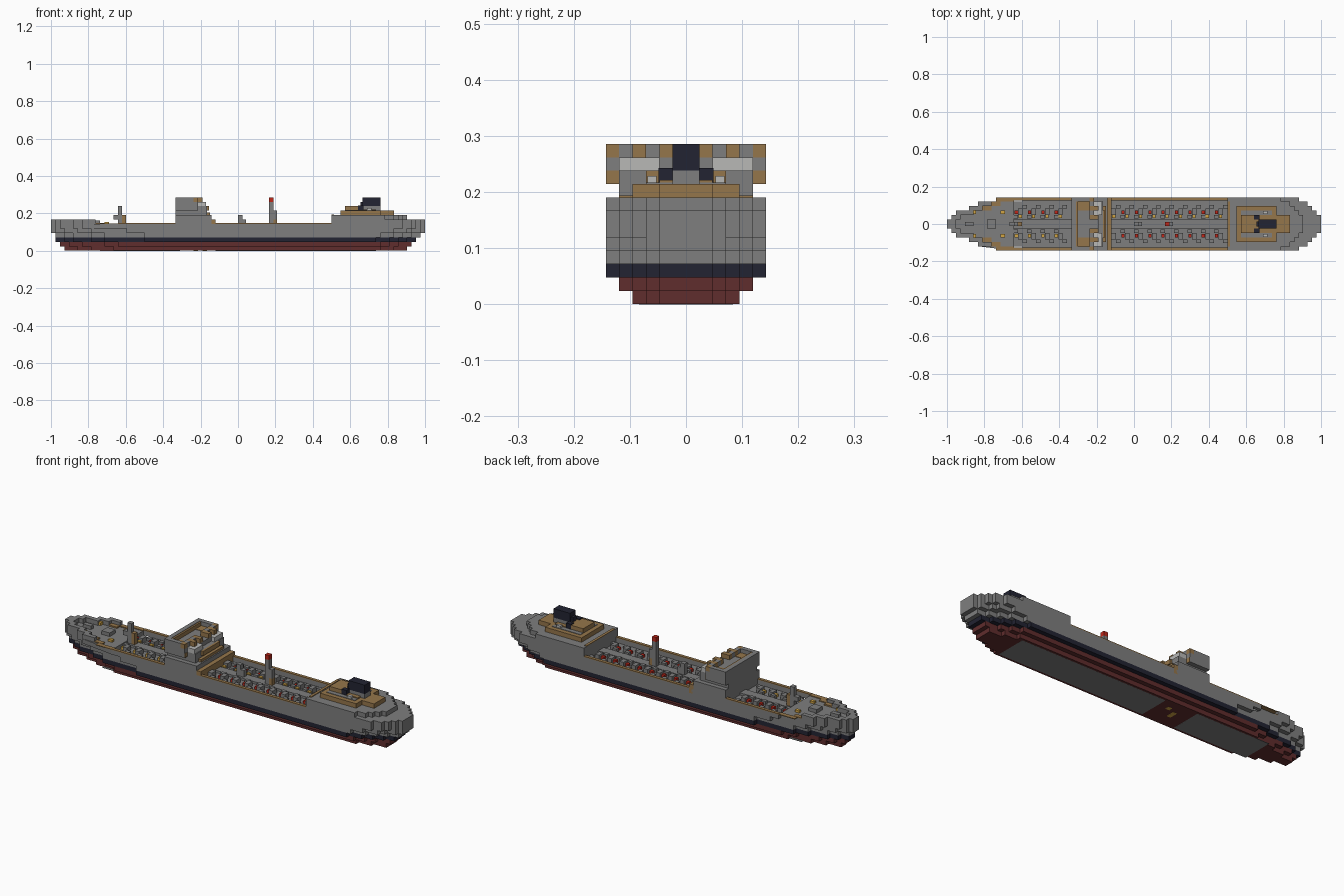
import bpy, bmesh

if bpy.data.objects.get("Cube"):
    bpy.data.objects.remove(bpy.data.objects["Cube"])

U = 2 / 84  # one building cell


def material(name, r, g, b):
    m = bpy.data.materials.new(name)
    m.use_nodes = True
    m.diffuse_color = (r, g, b, 1)
    m.node_tree.nodes["Principled BSDF"].inputs["Base Color"].default_value = (r, g, b, 1)
    return m


GREY = material("ship grey", .21, .21, .21)
TAN = material("deck tan", .30, .18, .07)
HULL_RED = material("hull red", .115, .026, .026)
NAVY = material("dark navy", .016, .017, .032)
PALE = material("pale grey", .48, .48, .47)
RED = material("signal red", .52, .02, .01)
YELLOW = material("yellow", .65, .38, .06)


def finish(bm, name, mat):
    bmesh.ops.recalc_face_normals(bm, faces=bm.faces)
    bmesh.ops.scale(bm, vec=(U, U, U), verts=bm.verts)
    mesh = bpy.data.meshes.new(name)
    bm.to_mesh(mesh)
    bm.free()
    mesh.materials.append(mat)
    bpy.context.collection.objects.link(bpy.data.objects.new(name, mesh))


def boxes(name, mat, *items, mirror=False):
    """Boxes as (x0, x1, y0, y1, z0, z1) in cells, optionally mirrored in y."""
    bm = bmesh.new()
    for x0, x1, y0, y1, z0, z1 in items:
        spans = [(y0, y1), (-y1, -y0)] if mirror else [(y0, y1)]
        for ya, yb in spans:
            vs = bmesh.ops.create_cube(bm, size=1)["verts"]
            bmesh.ops.scale(bm, vec=(x1 - x0, yb - ya, z1 - z0), verts=vs)
            bmesh.ops.translate(bm, vec=((x0 + x1) / 2, (ya + yb) / 2, (z0 + z1) / 2), verts=vs)
    finish(bm, name, mat)


# Stepped outline: where each half width begins at the bow and ends at the stern
BOW = [-42, -41, -40, -37, -35, -27]
STERN = [42, 41, 40, 39, 37, 33]


def prism(name, mat, z0, z1, width=6, bow=0, stern=0, taper=0, x0=-99, x1=99):
    """Solid slab with stepped ends, clipped to x0..x1."""
    a = [max(x0, round(BOW[i] + bow + taper * i)) for i in range(width)]
    b = [min(x1, round(STERN[i] - stern - taper * i)) for i in range(width)]
    half = []
    for i in range(width):
        half += [(a[i], i + 1)]
        if i + 1 < width:
            half += [(a[i + 1], i + 1)]
    for i in reversed(range(width)):
        half += [(b[i], i + 1)]
        if i:
            half += [(b[i - 1], i + 1)]
    loop = []
    for p in half + [(x, -y) for x, y in reversed(half)]:
        if p not in loop:
            loop.append(p)
    bm = bmesh.new()
    face = bm.faces.new([bm.verts.new((x, y, z0)) for x, y in loop])
    top = bmesh.ops.extrude_face_region(bm, geom=[face])["geom"]
    bmesh.ops.translate(bm, vec=(0, 0, z1 - z0),
                        verts=[v for v in top if isinstance(v, bmesh.types.BMVert)])
    finish(bm, name, mat)


# Hull layers
prism("keel_layer", HULL_RED, 0, 1, 4, 3, 4, 2)
prism("bilge_layer", HULL_RED, 1, 2, 5, 2, 3, 1.5)
prism("waterline_band", NAVY, 2, 3, 6, 1, 2, 1)
prism("lower_hull", GREY, 3, 4, 6, 1, 1, 1)
prism("upper_hull", GREY, 4, 5, 6, 0, 0, .4)
prism("bow_deck", GREY, 5, 6, x1=-27)
prism("stern_hull", GREY, 5, 7, x0=21)
prism("stern_deck", GREY, 7, 8, stern=4, x0=21)

# Grey bottom plates with a red break
boxes("bottom_plates", GREY, (-31, -13, -3.5, 3.5, -.01, .1), (-5, 31, -3.5, 3.5, -.01, .1))
boxes("bottom_fittings", YELLOW, (-10, -9, -1, 1, -.01, .1), (-8, -7, 1, 2, -.01, .1))

# Bow bulwark follows the stepped outline
bulwark = [(BOW[i], min(-32, BOW[i + 1] + 1), i, i + 1, 6, 7) for i in range(5)]
boxes("bow_bulwark", GREY, *bulwark, mirror=True)
boxes("bow_deck_trim", TAN, (-34, -32, 3, 4, 6, 6.3), (-32, -30, 4, 5, 6, 6.2),
      (-31, -27, 5, 6, 6, 6.15), mirror=True)
boxes("bow_bollards", YELLOW, (-36.5, -35.5, 2.2, 3, 6, 6.6), (-30, -29, 2.3, 3, 6, 6.5), mirror=True)
boxes("bow_winches", GREY, (-38, -36, -.5, .5, 6, 6.8), (-33, -31, -1, 1, 6, 6.8))

# Side walls of the cargo deck with tan rail
SPANS = [(-27, -14), (-6, 21)]
boxes("deck_walls", GREY, *[(a, b, 5.3, 6, 5, 6) for a, b in SPANS], mirror=True)
boxes("deck_rail", TAN, *[(a, b, 5.3, 6, 6, 6.2) for a, b in SPANS], mirror=True)

# Repeating cargo deck fittings
rows = list(range(-27, -15, 3)) + list(range(-6, 19, 3))
boxes("tank_hatches", GREY, *[(x + 1, x + 2, 2, 3.5, 5, 6) for x in rows],
      *[(x, x + 1, 1.2, 2, 5, 5.8) for x in rows],
      *[(x + 2, x + 3, 3.5, 4.3, 5, 5.6) for x in rows], mirror=True)
boxes("valves_left", RED, *[(x + .2, x + .9, 2.3, 3, 5, 5.6) for x in rows])
boxes("valves_right", RED, *[(x + .2, x + .9, -3, -2.3, 5, 5.6) for x in rows if x > -10])
boxes("valve_caps", YELLOW, *[(x + .2, x + .9, -3, -2.3, 5, 5.6) for x in rows if x < -10],
      *[(x + 1.1, x + 1.8, 1.4, 2, 5, 5.5) for x in rows])
boxes("centre_walkway", GREY, *[(a, b, -1, 1, 5, 5.5) for a, b in SPANS])

# Masts and posts
boxes("fore_mast", GREY, (-27, -26, -.5, .5, 5, 10), (-28, -27, -.5, .5, 7, 8))
boxes("fore_mast_base", TAN, (-26, -25.2, -.5, .5, 5, 8))
boxes("deck_post", GREY, (0, 1, -.5, .5, 5, 8), (1, 1.8, -.5, .5, 5, 7))
boxes("main_mast", GREY, (7, 8, -.5, .5, 5, 11), (8, 8.8, -.5, .5, 7, 9))
boxes("main_mast_base", TAN, (8, 8.8, -.5, .5, 5, 7))
boxes("mast_light", RED, (7, 8, -.5, .5, 11, 12))

# Bridge
boxes("bridge_base", GREY, (-14, -6, -6, 6, 5, 8), (-14, -7, -5, 5, 8, 9))
boxes("bridge_step", TAN, (-6, -5, -6, 6, 5, 7), (-7, -6.3, -4, 4, 8, 8.6))
boxes("bridge_tower", GREY, (-14, -9, -6, 6, 9, 11), (-14, -13, -6, 6, 11, 12))
boxes("bridge_aft_house", GREY, (-9, -7, -5, 5, 9, 10), (-9, -8, -2, 2, 10, 11))
boxes("bridge_aft_trim", TAN, (-7, -6.5, -3, 3, 9, 10))
boxes("bridge_lockers", PALE, (-9, -7.2, 2, 5, 10, 11), mirror=True)
boxes("bridge_wing_walls", GREY, (-13, -10, 5, 6, 11, 12), (-10, -9, 4, 5, 11, 12),
      (-10, -9, 2, 3, 11, 12), mirror=True)
boxes("bridge_wing_trim", TAN, (-10, -9, 5, 6, 11, 12), (-9, -8.95, 5, 6, 9, 10),
      (-10, -8, 3, 4, 11, 12), (-10, -8, 1, 2, 11, 12),
      (-13, -12.6, 0, 5, 11, 11.9), (-13, -9, 3, 5, 11, 11.1), mirror=True)

# Stern deckhouse and funnel
boxes("deckhouse", TAN, (23, 32, -4, 4, 8, 9), (32, 35, -2, 2, 8, 9))
boxes("deckhouse_roof", GREY, (24, 31, -3, 3, 9, 9.1))
boxes("deckhouse_upper", TAN, (24, 28, -2, 2, 9, 10), (28, 31, -2, 2, 9, 9.3))
boxes("funnel_base", GREY, (28, 32, -1, 1, 9, 10))
boxes("funnel", NAVY, (28, 32, -1, 1, 10, 12), (27.5, 28, -.6, .6, 10, 11))
boxes("funnel_vents", NAVY, (27, 28.2, 1, 2.05, 9.1, 10.2), mirror=True)
boxes("stern_vents", PALE, (29, 30, 2.2, 2.9, 9, 9.6), mirror=True)
boxes("stern_front_trim", TAN, (21, 21.6, -5, 5, 8, 8.15))
